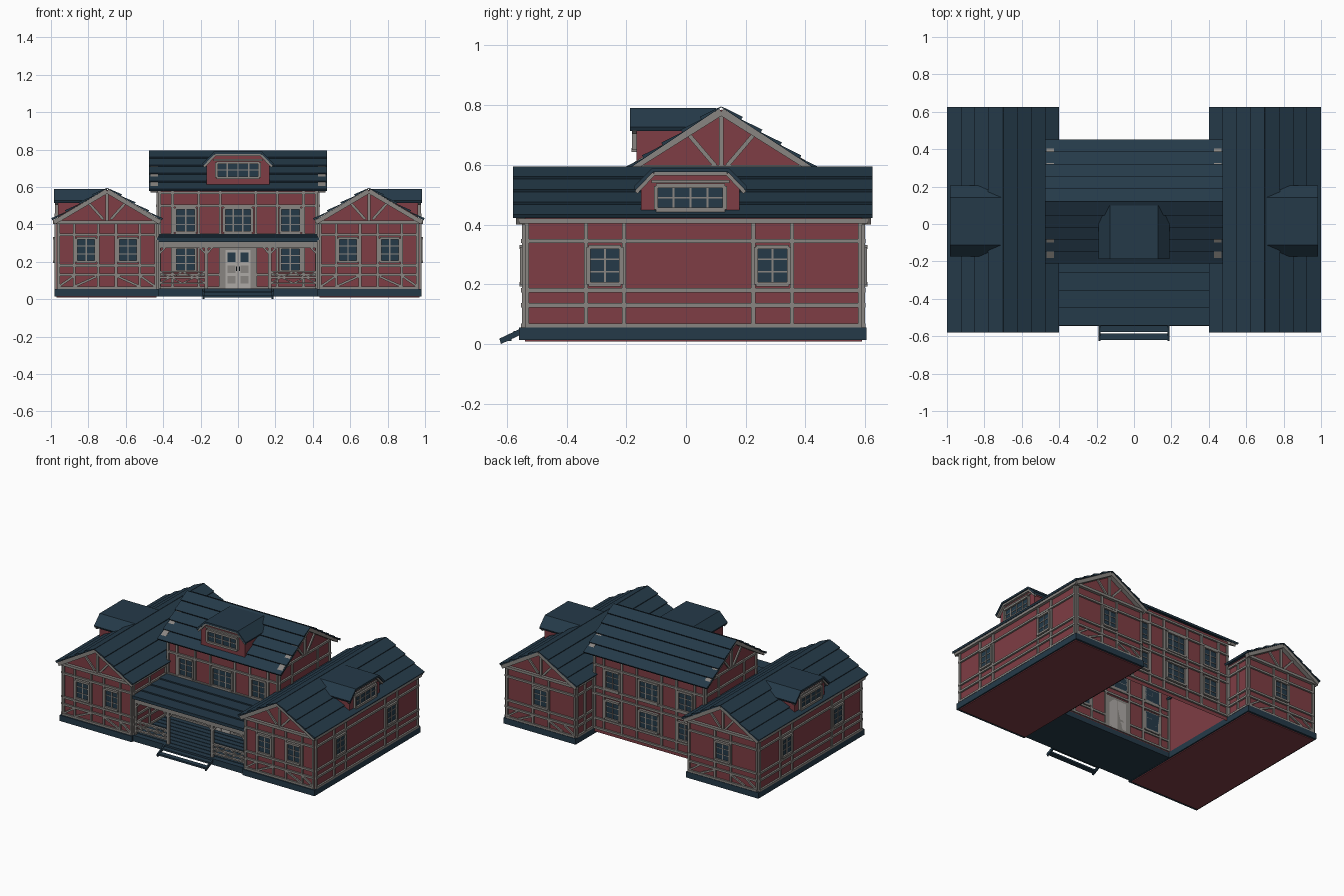
import bpy, bmesh
from mathutils import Vector, Matrix

if "Cube" in bpy.data.objects:
    bpy.data.objects.remove(bpy.data.objects["Cube"])


def material(name, rgb):
    m = bpy.data.materials.new(name)
    m.use_nodes = True
    m.diffuse_color = (*rgb, 1)
    m.node_tree.nodes["Principled BSDF"].inputs["Base Color"].default_value = (*rgb, 1)
    return m


RED = material("barn red", (0.21, 0.047, 0.058))
NAVY = material("slate navy", (0.018, 0.042, 0.066))
GREY = material("timber grey", (0.25, 0.235, 0.22))
PALE = material("door grey", (0.42, 0.4, 0.38))
parts = {}


def part(name, mat):
    return parts.setdefault(name, (bmesh.new(), mat))[0]


def solid(bm, pts, vec, open_edge=None):
    # closed outline swept along a vector; open_edge skips one side
    n = len(pts)
    a = [bm.verts.new(p) for p in pts]
    b = [bm.verts.new(Vector(p) + Vector(vec)) for p in pts]
    bm.faces.new(a)
    bm.faces.new(b[::-1])
    for i in range(n):
        if i != open_edge:
            j = (i + 1) % n
            bm.faces.new((a[j], a[i], b[i], b[j]))


def box(bm, x0, x1, y0, y1, z0, z1):
    solid(bm, [(x0, y0, z0), (x1, y0, z0), (x1, y1, z0), (x0, y1, z0)], (0, 0, z1 - z0))


def prism(bm, prof, axis, t0, t1, open_edge=None):
    # profile of (horizontal, z) swept along the x or y axis
    if axis == "y":
        solid(bm, [(h, t0, z) for h, z in prof], (0, t1 - t0, 0), open_edge)
    else:
        solid(bm, [(t0, h, z) for h, z in prof], (t1 - t0, 0, 0), open_edge)


def frame(origin, u, n):
    # wall frame: u along the wall, n outward, z up
    m = Matrix((u, n, (0, 0, 1))).transposed().to_4x4()
    m.translation = origin
    return m


def bar(bm, fr, a, b, w=0.014, d0=-0.008, d1=0.01):
    a, b = Vector(a), Vector(b)
    p = (b - a).normalized().orthogonal() * w / 2
    pts = [fr @ Vector((q.x, d0, q.y)) for q in (a - p, a + p, b + p, b - p)]
    solid(bm, pts, fr.to_3x3() @ Vector((0, d1 - d0, 0)))


def timbers(name, fr, posts, rails, u0, u1, z0, z1):
    bm = part(name, GREY)
    for u in posts:
        bar(bm, fr, (u, z0), (u, z1))
    for z in rails:
        bar(bm, fr, (u0, z), (u1, z), d1=0.012)


def window(name, fr, u, z0, z1, w, cols=2, rows=3):
    bar(part(name + "_glass", NAVY), fr, (u, z0), (u, z1), w, d1=0.006)
    bm = part(name + "_frames", GREY)
    for i in range(cols + 1):
        x = u - w / 2 + w * i / cols
        edge = i in (0, cols)
        bar(bm, fr, (x, z0), (x, z1), 0.014 if edge else 0.007, d1=0.016 if edge else 0.01)
    for i in range(rows + 1):
        z = z0 + (z1 - z0) * i / rows
        edge = i in (0, rows)
        bar(bm, fr, (u - w / 2, z), (u + w / 2, z), 0.014 if edge else 0.005,
            d1=0.018 if edge else 0.009)


def courses(bm, top, eave, axis, t0, t1, n, lip=0.013):
    # overlapping roof boards down one slope
    top, eave = Vector(top), Vector(eave)
    up = (eave - top).normalized().orthogonal()
    if up.y < 0:
        up = -up
    for i in range(n):
        p, q = top.lerp(eave, i / n), top.lerp(eave, (i + 1) / n)
        prism(bm, [p, q, q + up * lip, p + up * 0.003], axis, t0, t1)


def gable(name, fr, half, base, peak, overhang):
    # king post, V braces and bargeboards
    bm = part(name, GREY)
    slope = (peak - base) / half
    bar(bm, fr, (0, base), (0, peak - 0.02), 0.016)
    for s in (-1, 1):
        bar(bm, fr, (s * 0.02, base + 0.005), (s * half * 0.36, base + slope * half * 0.58))
        bar(bm, fr, (0, peak - 0.012), (s * half, base - 0.012), 0.024, 0, overhang)


def dormer(name, axis, c, dz, face, front, back, fr, half):
    body = [(-half, 0.6), (half, 0.6), (half, 0.72), (0.122, 0.775), (-0.122, 0.775), (-half, 0.72)]
    prism(part(name + "_walls", RED), [(c + h, z + dz) for h, z in body], axis, face, back)
    outer = [(-0.19, 0.727), (-0.128, 0.79), (0.128, 0.79), (0.19, 0.727)]
    shell = outer + [(h * 0.97, z - 0.013) for h, z in outer[::-1]]
    prism(part(name + "_roof", NAVY), [(c + h, z + dz) for h, z in shell], axis, front, back)
    window(name, fr, 0, 0.65 + dz, 0.73 + dz, 0.23, 4, 2)
    trim = part(name + "_trim", GREY)
    edge = [(h * 0.96, z - 0.019 + dz) for h, z in outer]
    for a, b in zip(edge, edge[1:]):
        bar(trim, fr, a, b, 0.013, 0, 0.015)
    bar(trim, fr, (-0.13, 0.745 + dz), (0.13, 0.745 + dz), 0.01)


X, Y = Vector((1, 0, 0)), Vector((0, 1, 0))
RAILS = (0.062, 0.13, 0.18, 0.345)

# side wings
for s, side in ((1, "left"), (-1, "right")):
    w = side + "_wing"
    cx = s * 0.7
    body = [(s * 0.435, 0.008), (s * 0.97, 0.008), (s * 0.97, 0.43), (cx, 0.585), (s * 0.435, 0.43)]
    prism(part(w + "_walls", RED), body, "y", -0.54, 0.59)
    box(part(w + "_base", NAVY), s * 0.425, s * 0.98, -0.56, 0.605, 0.014, 0.055)
    for d in (-1, 1):
        courses(part(w + "_roof", NAVY), (cx, 0.592), (cx + d * 0.292, 0.422), "y", -0.58, 0.625, 4)
    front = frame((cx, -0.54, 0), X * s, -Y)
    rear = frame((cx, 0.59, 0), X * s, Y)
    outer = frame((s * 0.97, 0, 0), Y, X * s)
    inner = frame((s * 0.435, 0, 0), Y, -X * s)
    for fr, posts in ((front, (0.26, 0.175, 0.048)), (rear, (0.26, 0.06))):
        timbers(w + "_timbers", fr, [k * p for p in posts for k in (-1, 1)], RAILS,
                -0.265, 0.265, 0.055, 0.41)
        bar(part(w + "_timbers", GREY), fr, (-0.28, 0.412), (0.28, 0.412), 0.018, d1=0.02)
        gable(w + "_gables", fr, 0.285, 0.422, 0.59, 0.03)
        for k in (-1, 1):
            bar(part(w + "_timbers", GREY), fr, (k * 0.18, 0.122), (k * 0.255, 0.07), 0.012)
            bar(part(w + "_timbers", GREY), fr, (k * 0.17, 0.07), (k * 0.055, 0.122), 0.012)
    for u in (-0.112, 0.112):
        window(w + "_windows", front, u, 0.2, 0.325, 0.105)
    window(w + "_windows", rear, 0, 0.2, 0.325, 0.11)
    timbers(w + "_timbers", outer, (-0.533, -0.335, -0.208, 0.225, 0.355, 0.583), RAILS,
            -0.54, 0.59, 0.055, 0.41)
    bar(part(w + "_timbers", GREY), outer, (-0.56, 0.412), (0.61, 0.412), 0.018, d1=0.02)
    for u in (-0.272, 0.29):
        window(w + "_windows", outer, u, 0.2, 0.325, 0.11)
    for u0, u1 in ((-0.54, -0.17), (0.4, 0.59)):
        timbers(w + "_timbers", inner, (u0 + 0.007, (u0 + u1) / 2, u1 - 0.007), RAILS + (0.405,),
                u0, u1, 0.055, 0.41)
    dormer(w + "_dormer", "x", 0.015, -0.2, s * 0.962, s * 0.985, s * 0.7,
           frame((s * 0.962, 0.015, 0), Y, X * s), 0.165)

# main house, open underneath
RIDGE = 0.118
body = [(-0.165, 0.03), (0.4, 0.03), (0.4, 0.6), (RIDGE, 0.785), (-0.165, 0.6)]
prism(part("main_walls", RED), body, "x", -0.427, 0.427, open_edge=0)
for eave in (-0.205, 0.445):
    courses(part("main_roof", NAVY), (RIDGE, 0.793), (eave, 0.578), "x", -0.475, 0.475, 5)
front = frame((0, -0.165, 0), X, -Y)
rear = frame((0, 0.4, 0), X, Y)
for name, fr in (("main_front", front), ("main_rear", rear)):
    timbers(name + "_timbers", fr, [k * p for p in (0.42, 0.35, 0.21, 0.095) for k in (-1, 1)],
            (0.062, 0.13, 0.3, 0.345, 0.5, 0.57), -0.427, 0.427, 0.055, 0.58)
    for u, width, cols in ((-0.28, 0.11, 2), (0, 0.15, 3), (0.28, 0.11, 2)):
        window(name + "_windows", fr, u, 0.357, 0.487, width, cols)
        if u or fr is rear:
            window(name + "_windows", fr, u, 0.15, 0.275, width, cols)
for s in (-1, 1):
    end = frame((s * 0.427, RIDGE, 0), Y, X * s)
    gable("main_gables", end, 0.315, 0.592, 0.79, 0.04)
    timbers("main_end_timbers", end, (-0.275, -0.14, 0.14, 0.275), (0.5, 0.592), -0.28, 0.28, 0.43, 0.6)
dormer("main_dormer", "y", 0, 0, -0.165, -0.187, 0.1, frame((0, -0.165, 0), X, -Y), 0.168)

# double door
bar(part("door_frame", GREY), front, (0, 0.055), (0, 0.28), 0.18, d1=0.014)
for s in (-1, 1):
    bar(part("door_leaves", PALE), front, (s * 0.035, 0.058), (s * 0.035, 0.262), 0.066, d1=0.02)
    bar(part("door_glass", NAVY), front, (s * 0.035, 0.2), (s * 0.035, 0.25), 0.044, 0, 0.023)
    for z in (0.085, 0.14):
        bar(part("door_panels", GREY), front, (s * 0.035, z), (s * 0.035, z + 0.04), 0.042, 0, 0.023)
    bar(part("door_handles", NAVY), front, (s * 0.008, 0.15), (s * 0.008, 0.175), 0.006, 0, 0.03)

# porch floor, roof and beam
box(part("porch_base", NAVY), -0.43, 0.43, -0.545, -0.165, 0.015, 0.05)
for i in range(9):
    y = -0.545 + i * 0.042
    box(part("porch_planks", NAVY), -0.425, 0.425, y, y + 0.037, 0.048, 0.057)
courses(part("porch_roof", NAVY), (-0.165, 0.342), (-0.543, 0.317), "x", -0.434, 0.434, 4, 0.012)
box(part("porch_roof", NAVY), -0.434, 0.434, -0.54, -0.525, 0.306, 0.325)
box(part("porch_beam", GREY), -0.434, 0.434, -0.53, -0.508, 0.275, 0.306)

# porch posts, braces and railings
rail_line = frame((0, -0.52, 0), X, -Y)
for s in (-1, 1):
    for u in (0.17, 0.423):
        bar(part("porch_posts", GREY), rail_line, (s * u, 0.055), (s * u, 0.28), 0.018)
    for u, d in ((0.17, 1), (0.17, -1), (0.423, -1)):
        bar(part("porch_braces", GREY), rail_line, (s * u, 0.24), (s * (u + d * 0.035), 0.278), 0.01)
    rails = part("porch_railings", GREY)
    for z in (0.085, 0.115, 0.147):
        bar(rails, rail_line, (s * 0.17, z), (s * 0.423, z), 0.01)
    for u in (0.17, 0.2965):
        bar(rails, rail_line, (s * u, 0.085), (s * (u + 0.1265), 0.147), 0.007, -0.004, 0.004)
        bar(rails, rail_line, (s * u, 0.147), (s * (u + 0.1265), 0.085), 0.007, -0.004, 0.004)

# front steps
steps = part("front_steps", NAVY)
for s in (-1, 1):
    x0 = s * 0.19
    prism(steps, [(-0.62, 0.0), (-0.545, 0.035), (-0.545, 0.056), (-0.625, 0.018)], "x", x0, x0 - s * 0.01)
box(steps, -0.185, 0.185, -0.62, -0.585, 0.01, 0.022)
box(steps, -0.185, 0.185, -0.578, -0.545, 0.032, 0.044)

# turn each part into an object
for name, (bm, mat) in parts.items():
    bmesh.ops.recalc_face_normals(bm, faces=bm.faces[:])
    mesh = bpy.data.meshes.new(name)
    bm.to_mesh(mesh)
    bm.free()
    mesh.materials.append(mat)
    bpy.context.scene.collection.objects.link(bpy.data.objects.new(name, mesh))
